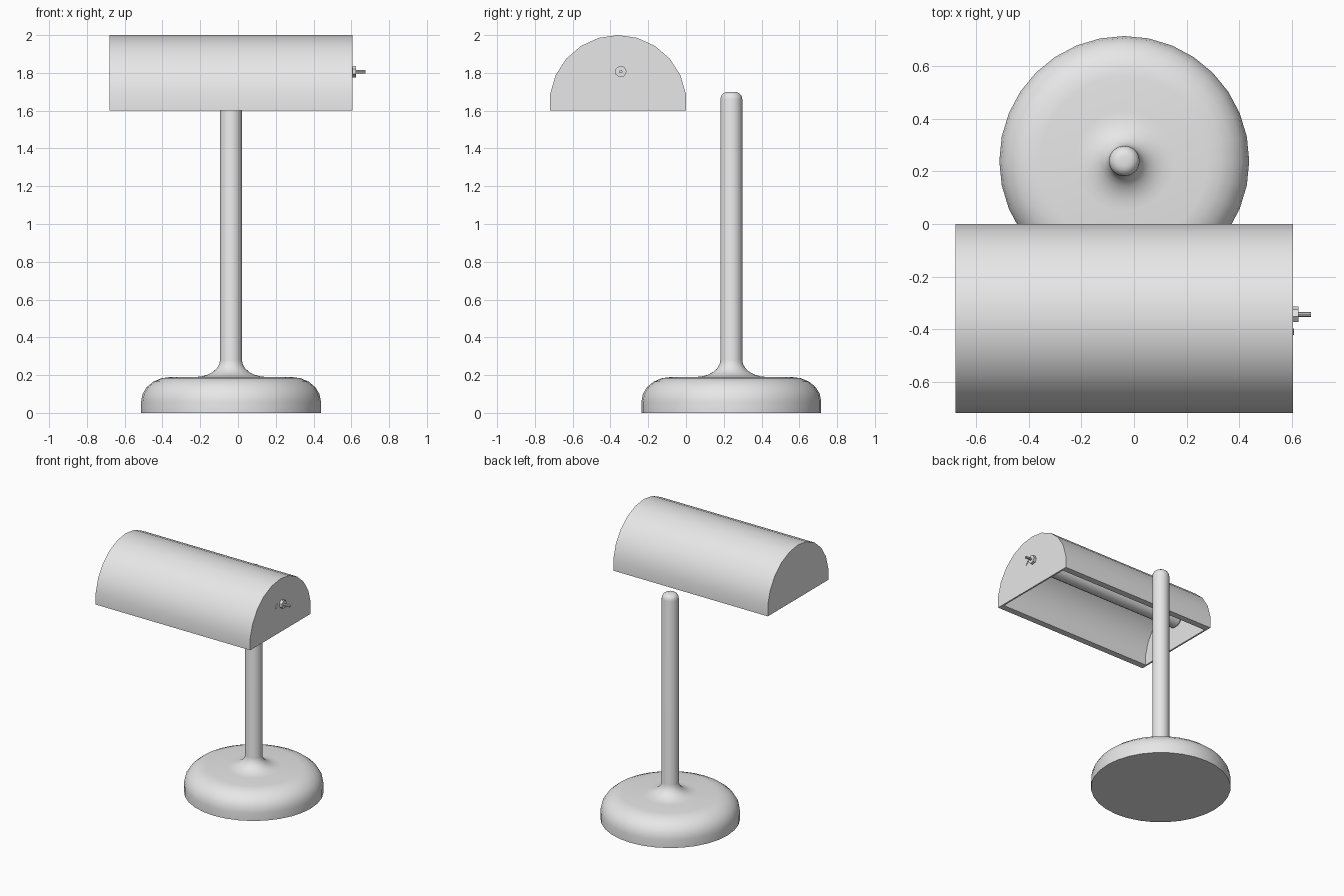
import bpy, bmesh
from math import sin, cos, pi, radians

old = bpy.data.objects.get("Cube")
if old:
    bpy.data.objects.remove(old, do_unlink=True)

grey = bpy.data.materials.new("light_grey")
grey.use_nodes = True
grey.diffuse_color = (0.8, 0.8, 0.8, 1)
grey.node_tree.nodes["Principled BSDF"].inputs["Base Color"].default_value = (0.8, 0.8, 0.8, 1)


def finish(name, bm, angle=35):
    bmesh.ops.recalc_face_normals(bm, faces=bm.faces)
    mesh = bpy.data.meshes.new(name)
    bm.to_mesh(mesh)
    bm.free()
    mesh.materials.append(grey)
    obj = bpy.data.objects.new(name, mesh)
    bpy.context.collection.objects.link(obj)
    bpy.ops.object.select_all(action='DESELECT')
    bpy.context.view_layer.objects.active = obj
    obj.select_set(True)
    bpy.ops.object.shade_smooth_by_angle(angle=radians(angle))
    return obj


def lathe(name, profile, sides, location, axis='Z', angle=35):
    """Revolve (radius, height) points into a closed solid."""
    bm = bmesh.new()
    rings = []
    for r, h in profile:
        ring = []
        for i in range(sides):
            a = 2 * pi * i / sides
            u, v = r * cos(a), r * sin(a)
            ring.append(bm.verts.new((u, v, h) if axis == 'Z' else (h, u, v)))
        rings.append(ring)
    for low, high in zip(rings, rings[1:]):
        for i in range(sides):
            j = (i + 1) % sides
            bm.faces.new((low[i], low[j], high[j], high[i]))
    bm.faces.new(rings[0])
    bm.faces.new(rings[-1])
    obj = finish(name, bm, angle)
    obj.location = location
    return obj


# Base and stem: rim, domed shoulder, flat top, flared fillet, rounded tip
stem_r = 0.058
shoulder = [(0.32 + 0.156 * cos(a), 0.06 + 0.13 * sin(a))
            for a in (radians(18 * i) for i in range(6))]
fillet = [(0.19 - 0.132 * sin(a), 0.28 - 0.09 * cos(a))
          for a in (radians(15 * i) for i in range(7))]
tip = [(0.018 + 0.04 * cos(a), 1.66 + 0.04 * sin(a))
       for a in (radians(22.5 * i) for i in range(5))]
lathe("base_and_stem", [(0.476, 0)] + shoulder + fillet + tip, 32, (-0.037, 0.24, 0))

# Shade: half-round hollow trough with closed ends and an open bottom
BOTTOM, CENTRE_Y, AXIS_Z = 1.6, -0.36, 1.637
LEFT_X, RIGHT_X = 0.605, -0.68


def half_round(bm, x, radius):
    """Arc of vertices from one lower lip over the top to the other."""
    ring = []
    for i in range(-6, 7):
        a = 2 * pi * i / 22
        z = max(AXIS_Z + radius * cos(a), BOTTOM)
        ring.append(bm.verts.new((x, CENTRE_Y + radius * sin(a), z)))
    return ring


bm = bmesh.new()
outer = [half_round(bm, x, 0.363) for x in (RIGHT_X, LEFT_X)]
inner = [half_round(bm, x, 0.315) for x in (RIGHT_X + 0.012, LEFT_X - 0.012)]
for first, second in (outer, inner):
    for i in range(len(first) - 1):
        bm.faces.new((first[i], first[i + 1], second[i + 1], second[i]))
    bm.faces.new(first)
    bm.faces.new(second)
for k in (0, -1):
    bm.faces.new((outer[0][k], outer[1][k], inner[1][k], inner[0][k]))
for k in (0, 1):
    bm.faces.new((outer[k][0], outer[k][-1], inner[k][-1], inner[k][0]))
finish("lamp_shade", bm, 25)

# Light tube inside the shade
tube_pos = (0, -0.345, 1.807)
lathe("light_tube", [(0.045, -0.67), (0.06, -0.655), (0.06, 0.58), (0.045, 0.595)],
      20, tube_pos, 'X')

# Switch on the left end: collar and thin pin
lathe("switch_collar", [(0.031, 0.6), (0.031, 0.626)], 7, tube_pos, 'X')
lathe("switch_pin", [(0.009, 0.62), (0.009, 0.675)], 8, tube_pos, 'X')

# Small slanted mark beside the switch
bm = bmesh.new()
bmesh.ops.create_cube(bm, size=1)
bmesh.ops.scale(bm, vec=(0.008, 0.006, 0.035), verts=bm.verts)
mark = finish("switch_mark", bm)
mark.location = (0.606, -0.41, 1.813)
mark.rotation_euler.x = radians(-35)
